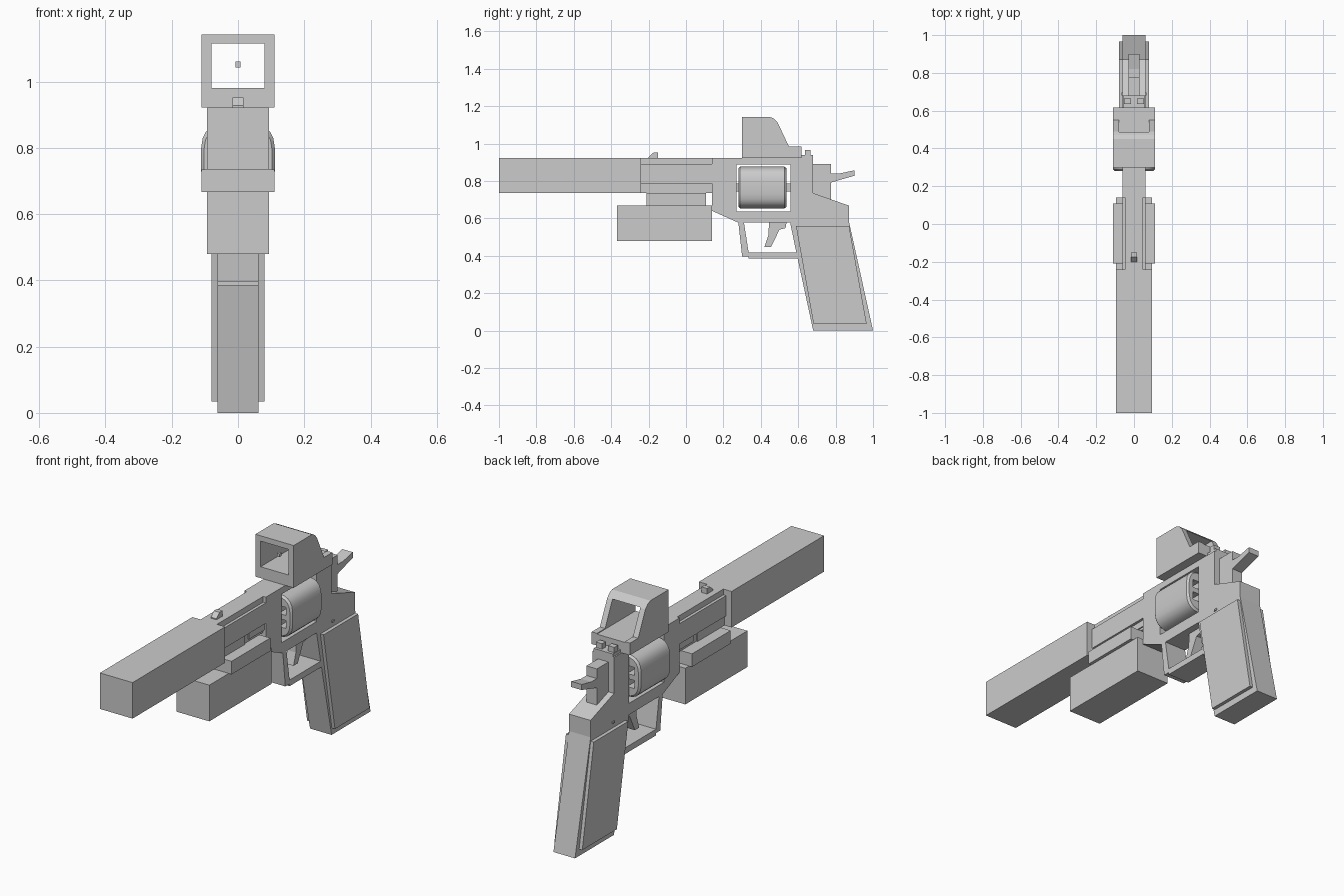
import bpy, bmesh
from math import cos, sin, pi, radians, copysign

if "Cube" in bpy.data.objects:
    bpy.data.objects.remove(bpy.data.objects["Cube"])


def make(name, bm):
    bmesh.ops.recalc_face_normals(bm, faces=bm.faces)
    me = bpy.data.meshes.new(name)
    bm.to_mesh(me)
    bm.free()
    ob = bpy.data.objects.new(name, me)
    bpy.context.collection.objects.link(ob)
    return ob


def loft(name, rings):
    """Skin closed rings of 3D points and cap both ends."""
    bm = bmesh.new()
    vs = [[bm.verts.new(p) for p in r] for r in rings]
    n = len(vs[0])
    for a, b in zip(vs, vs[1:]):
        for i in range(n):
            j = (i + 1) % n
            bm.faces.new((a[i], a[j], b[j], b[i]))
    bm.faces.new(vs[0])
    bm.faces.new(vs[-1])
    return make(name, bm)


def plate(name, pts, x0, x1):
    """Side profile (y, z) extruded from x0 to x1."""
    return loft(name, [[(x, y, z) for y, z in pts] for x in (x0, x1)])


def block(name, hw, y0, y1, z0, z1, cx=0):
    return plate(name, [(y0, z0), (y1, z0), (y1, z1), (y0, z1)], cx - hw, cx + hw)


def cut(ob, cutters):
    bpy.context.view_layer.objects.active = ob
    for c in cutters:
        m = ob.modifiers.new("cut", 'BOOLEAN')
        m.operation = 'DIFFERENCE'
        m.solver = 'EXACT'
        m.object = c
        bpy.ops.object.modifier_apply(modifier=m.name)
        bpy.data.objects.remove(c)


# Frame with grip core and trigger guard
frame = plate("frame", [
    (.14, .922), (.14, .64), (.28, .577), (.30, .397), (.335, .397), (.335, .385),
    (.597, .385), (.68, 0), (1.0, 0), (.872, .58), (.872, .668), (.68, .735),
    (.68, .922)], -.062, .062)
cut(frame, [
    block("window_cutter", .2, .27, .558, .636, .888),
    plate("guard_cutter", [(.31, .577), (.335, .417), (.59, .417), (.557, .577)], -.2, .2)])

# Grip panels and frame pins
for side, s in (("left", -1), ("right", 1)):
    plate("grip_panel_" + side, [(.588, .56), (.872, .56), (.966, .035), (.682, .035)],
          s * .06, s * .08)
    block("frame_pin_" + side, .004, .68, .696, .584, .594, s * .063)

# Trigger
plate("trigger", [(.445, .59), (.54, .59), (.532, .548), (.50, .54), (.455, .448),
                  (.42, .448), (.44, .51)], -.025, .025)

# Hammer and spur
block("hammer", .03, .67, .775, .69, .89)
plate("hammer_spur", [(.77, .84), (.82, .84), (.90, .857), (.90, .828), (.82, .805), (.77, .79)],
      -.03, .03)

# Cylinder: rounded-square section with chamfered ends
def section(y, r, n=24):
    pts = []
    for i in range(n):
        a = 2 * pi * (i + .5) / n
        c, s = cos(a), sin(a)
        pts.append((r * copysign(abs(c) ** .6, c), y, .765 + r * copysign(abs(s) ** .6, s)))
    return pts


cyl = loft("cylinder", [section(.28, .103), section(.29, .112),
                        section(.527, .112), section(.537, .103)])
chambers = []
for i in range(6):
    a = radians(30 + 60 * i)
    x, z = .068 * cos(a), .765 + .068 * sin(a)
    chambers.append(block("chamber_cutter", .021, .2, .6, z - .021, z + .021, x))
cut(cyl, chambers)
bpy.ops.object.select_all(action='DESELECT')
cyl.select_set(True)
bpy.context.view_layer.objects.active = cyl
bpy.ops.object.shade_smooth_by_angle(angle=radians(32))
block("cylinder_axle", .02, .265, .562, .745, .787)

# Barrel with side panels, lug and rod
block("barrel", .047, -.25, .145, .735, .922)
block("barrel_side_panel", .062, -.25, .145, .786, .892)
block("barrel_lug", .053, -.25, -.02, .735, .788)
block("ejector_rod", .053, .015, .145, .748, .782)
block("muzzle_block", .094, -1, -.24, .735, .922)

# Under-barrel unit and its rail clamp
block("rail_clamp", .11, -.21, .108, .667, .735)
block("under_barrel_unit", .094, -.37, .14, .48, .668)

# Front sight
plate("front_sight", [(-.20, .915), (-.20, .927), (-.175, .951), (-.15, .951), (-.15, .915)],
      -.016, .016)

# Rear sight with notch
block("rear_sight_base", .055, .618, .68, .915, .938)
for side, s in (("left", -1), ("right", 1)):
    block("rear_sight_post_" + side, .018, .635, .665, .935, .966, s * .035)

# Optic housing with open window and aiming dot
optic = plate("optic_housing", [
    (.30, .922), (.30, 1.142), (.45, 1.142), (.47, 1.133), (.49, 1.112), (.55, .985),
    (.617, .985), (.617, .922)], -.11, .11)
cut(optic, [block("optic_cutter", .08, .2, .7, .981, 1.114)])
block("aiming_dot", .008, .33, .345, 1.043, 1.06)
